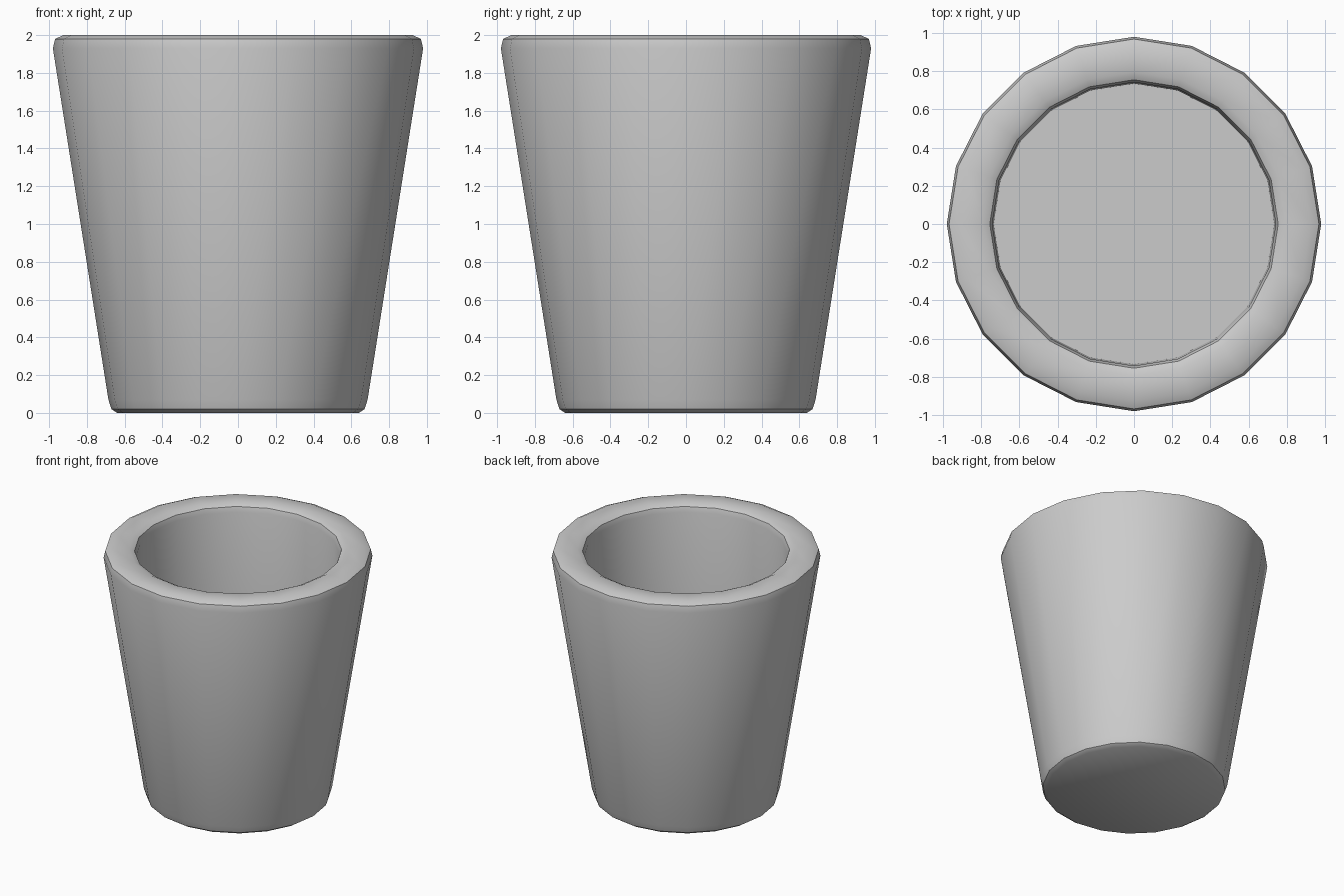
import bpy, bmesh
from math import sin, cos, pi, radians

if "Cube" in bpy.data.objects:
    bpy.data.objects.remove(bpy.data.objects["Cube"])

SIDES = 20

# Cup profile (radius, height): base, outer wall, rounded rim, inner wall, inner floor
profile = [
    (0.64, 0.0), (0.67, 0.02), (0.686, 0.07),
    (0.98, 1.93), (0.968, 1.98), (0.925, 2.0),
    (0.795, 2.0), (0.755, 1.98), (0.742, 1.94),
    (0.735, 0.55),
]

bm = bmesh.new()
rings = [[bm.verts.new((r * cos(2 * pi * i / SIDES), r * sin(2 * pi * i / SIDES), z))
          for i in range(SIDES)] for r, z in profile]
for a, b in zip(rings, rings[1:]):
    for i in range(SIDES):
        j = (i + 1) % SIDES
        bm.faces.new((a[i], a[j], b[j], b[i]))
bm.faces.new(rings[0][::-1])   # underside
bm.faces.new(rings[-1])        # inner floor
bmesh.ops.recalc_face_normals(bm, faces=bm.faces)

mesh = bpy.data.meshes.new("cup")
bm.to_mesh(mesh)
bm.free()
cup = bpy.data.objects.new("cup", mesh)
bpy.context.collection.objects.link(cup)

# Smooth wall, sharp rim and base edges
bpy.context.view_layer.objects.active = cup
cup.select_set(True)
bpy.ops.object.shade_smooth_by_angle(angle=radians(35))
